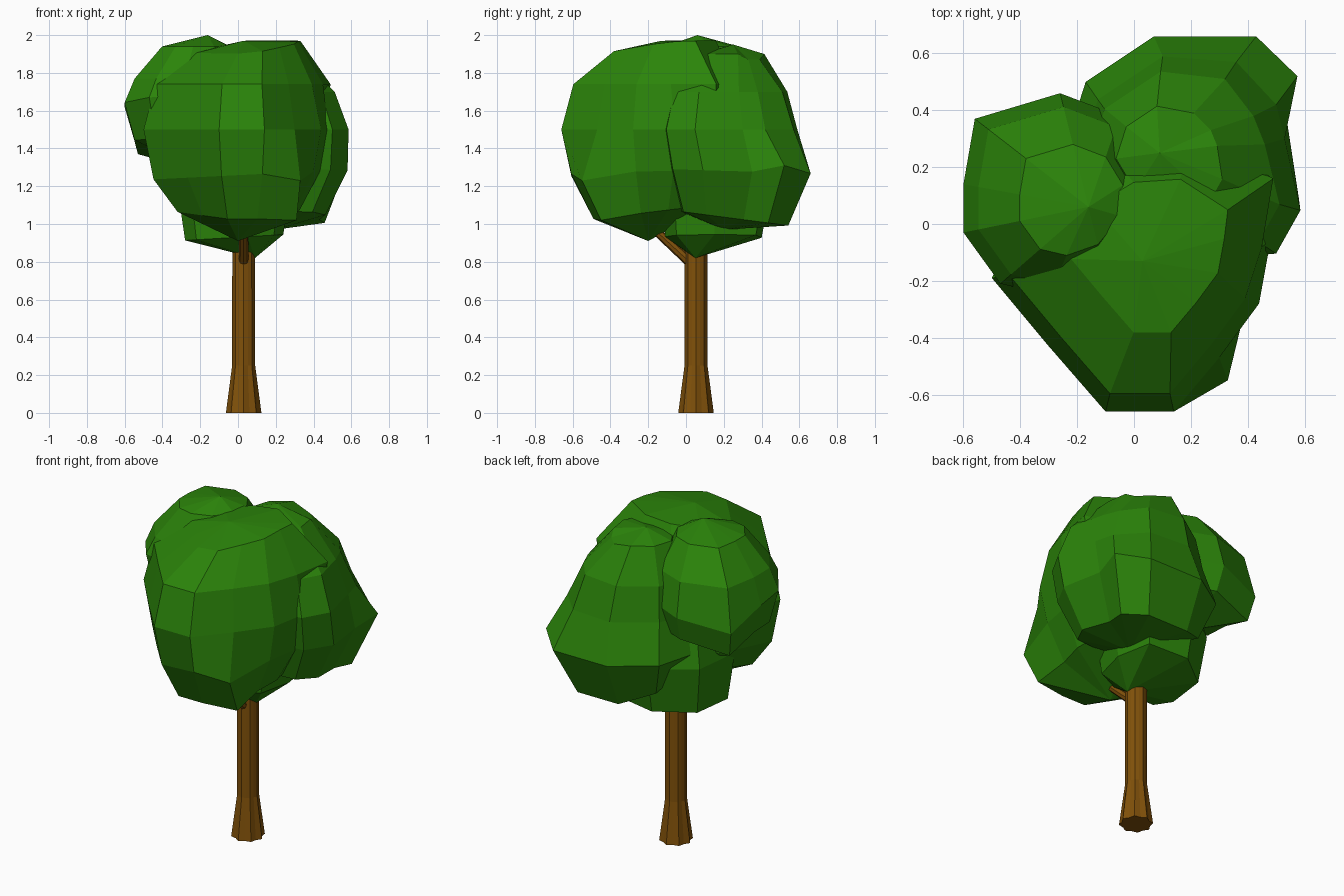
import bpy, bmesh, math
from mathutils import Vector

if "Cube" in bpy.data.objects:
    bpy.data.objects.remove(bpy.data.objects["Cube"])


def material(name, color):
    m = bpy.data.materials.new(name)
    m.diffuse_color = (*color, 1)
    m.use_nodes = True
    m.node_tree.nodes["Principled BSDF"].inputs["Base Color"].default_value = m.diffuse_color
    return m


LEAF = material("leaf_green", (0.024, 0.23, 0.003))
BARK = material("bark_brown", (0.22, 0.083, 0.003))


def loft(name, mat, rings, top=None, bottom=None):
    """Skin rings of points (top to bottom), ending in pole points or flat caps."""
    bm = bmesh.new()
    rows = [[bm.verts.new(p) for p in r] for r in rings]
    n = len(rows[0])
    for a, b in zip(rows, rows[1:]):
        for i in range(n):
            j = (i + 1) % n
            bm.faces.new((a[i], a[j], b[j], b[i]))
    for row, pole in ((rows[0], top), (rows[-1], bottom)):
        if pole:
            v = bm.verts.new(pole)
            for i in range(n):
                bm.faces.new((row[i], row[(i + 1) % n], v))
        else:
            bm.faces.new(row)
    bmesh.ops.recalc_face_normals(bm, faces=bm.faces)
    me = bpy.data.meshes.new(name)
    bm.to_mesh(me)
    bm.free()
    me.materials.append(mat)
    ob = bpy.data.objects.new(name, me)
    bpy.context.collection.objects.link(ob)
    return ob


def clump(name, top, bottom, outline, levels, dents=None):
    """Leaf clump: plan outline scaled about the top pole at each level.
    Level = z, scale, shift x, shift y, tilt x, tilt y.
    Dents move single points, keyed by (level, point)."""
    cx, cy = top[:2]
    rings = []
    for z, s, dx, dy, tx, ty in levels:
        ring = []
        for x, y in outline:
            px, py = cx + (x - cx) * s + dx, cy + (y - cy) * s + dy
            ring.append((px, py, z + tx * (px - cx) + ty * (py - cy)))
        rings.append(ring)
    for (k, i), p in (dents or {}).items():
        rings[k][i] = p
    loft(name, LEAF, rings, top, bottom)


# Front leaf clump, with a bulge low on its right and a high right shoulder
clump("front_foliage", (0.03, -0.13, 1.97), (0.0, -0.2, 0.91),
      [(0.14, -0.66), (0.3, -0.47), (0.44, -0.28), (0.48, -0.06), (0.45, 0.15), (0.2, 0.32),
       (-0.1, 0.3), (-0.35, 0.15), (-0.5, -0.19), (-0.3, -0.43), (-0.1, -0.66)],
      [(1.93, 0.55, 0.04, 0.04, 0.1, 0.1), (1.74, 0.88, 0, 0, 0, 0), (1.5, 1, 0, 0, 0, 0),
       (1.26, 0.9, 0, 0, 0.05, 0), (1.07, 0.66, 0, -0.01, 0, 0.12)],
      {(3, 1): (0.33, -0.55, 1.23), (4, 1): (0.31, -0.45, 1.02),
       (1, 4): (0.49, 0.16, 1.74), (1, 3): (0.45, -0.08, 1.74), (0, 4): (0.33, 0.05, 1.97)})

# Left upper leaf clump
clump("left_foliage", (-0.16, 0.06, 2.0), (-0.2, 0.1, 1.28),
      [(-0.26, 0.46), (-0.56, 0.37), (-0.6, 0.14), (-0.6, -0.03), (-0.47, -0.21),
       (-0.3, -0.25), (-0.1, -0.18), (0.05, 0.0), (0.06, 0.2), (-0.05, 0.38)],
      [(1.94, 0.55, 0, 0, 0, 0), (1.77, 0.88, 0, 0, 0, 0), (1.63, 1, 0, 0, 0, -0.15),
       (1.44, 0.88, 0, 0, 0, -0.05)],
      {(2, 1): (-0.56, 0.37, 1.52), (3, 1): (-0.53, 0.34, 1.37)})

# Back right leaf clump, with one corner sticking out low down
clump("back_right_foliage", (0.09, 0.25, 1.95), (0.2, 0.2, 0.97),
      [(0.43, 0.66), (0.07, 0.66), (-0.17, 0.5), (-0.25, 0.25), (-0.1, 0.0), (0.15, -0.1),
       (0.49, -0.07), (0.58, 0.09), (0.54, 0.35), (0.575, 0.52)],
      [(1.9, 0.45, 0, -0.02, 0, 0), (1.7, 0.82, 0.02, -0.05, 0, 0),
       (1.5, 0.95, 0.03, -0.05, 0, 0), (1.28, 1, 0, 0, 0, -0.03),
       (1.03, 0.76, 0, -0.02, 0, -0.13)],
      {(0, 9): (0.27, 0.33, 1.87), (1, 9): (0.42, 0.38, 1.7), (2, 9): (0.5, 0.42, 1.5),
       (0, 0): (0.21, 0.39, 1.87), (1, 0): (0.32, 0.51, 1.7), (2, 0): (0.36, 0.57, 1.5),
       (1, 8): (0.46, 0.28, 1.7), (2, 8): (0.53, 0.3, 1.5), (3, 9): (0.575, 0.52, 1.31),
       (4, 2): (-0.1, 0.43, 1.06), (4, 3): (-0.15, 0.25, 1.15)})

# Low inner leaf clump around the top of the trunk
clump("lower_foliage", (0.0, 0.05, 1.65), (0.09, 0.05, 0.82),
      [(-0.28, 0.0), (-0.22, -0.1), (0.05, -0.11), (0.19, -0.05), (0.24, 0.15),
       (0.2, 0.37), (-0.05, 0.4), (-0.25, 0.25)],
      [(1.5, 0.9, 0, 0, 0, 0), (1.2, 1.15, 0, 0, 0, 0), (0.93, 1, 0, 0, 0.06, 0)])

# Trunk with a lobed, flared foot
def trunk_ring(z, r_out, r_in, n=16):
    return [(0.03 + (r_in if i % 2 else r_out) * math.cos(math.tau * i / n),
             0.053 + (r_in if i % 2 else r_out) * math.sin(math.tau * i / n), z) for i in range(n)]


loft("trunk", BARK, [trunk_ring(1.1, 0.06, 0.058), trunk_ring(0.25, 0.061, 0.057),
                     trunk_ring(0, 0.094, 0.08)])


# Small branch leaning to the front
def branch_ring(center, r, axis, n=8):
    u = Vector((1, 0, 0))
    v = axis.cross(u)
    return [center + r * (u * math.cos(math.tau * i / n) + v * math.sin(math.tau * i / n))
            for i in range(n)]


start, end = Vector((0.03, 0.05, 0.77)), Vector((0.03, -0.22, 1.02))
direction = (end - start).normalized()
loft("branch", BARK, [branch_ring(start, 0.027, direction), branch_ring(end, 0.022, direction)])
